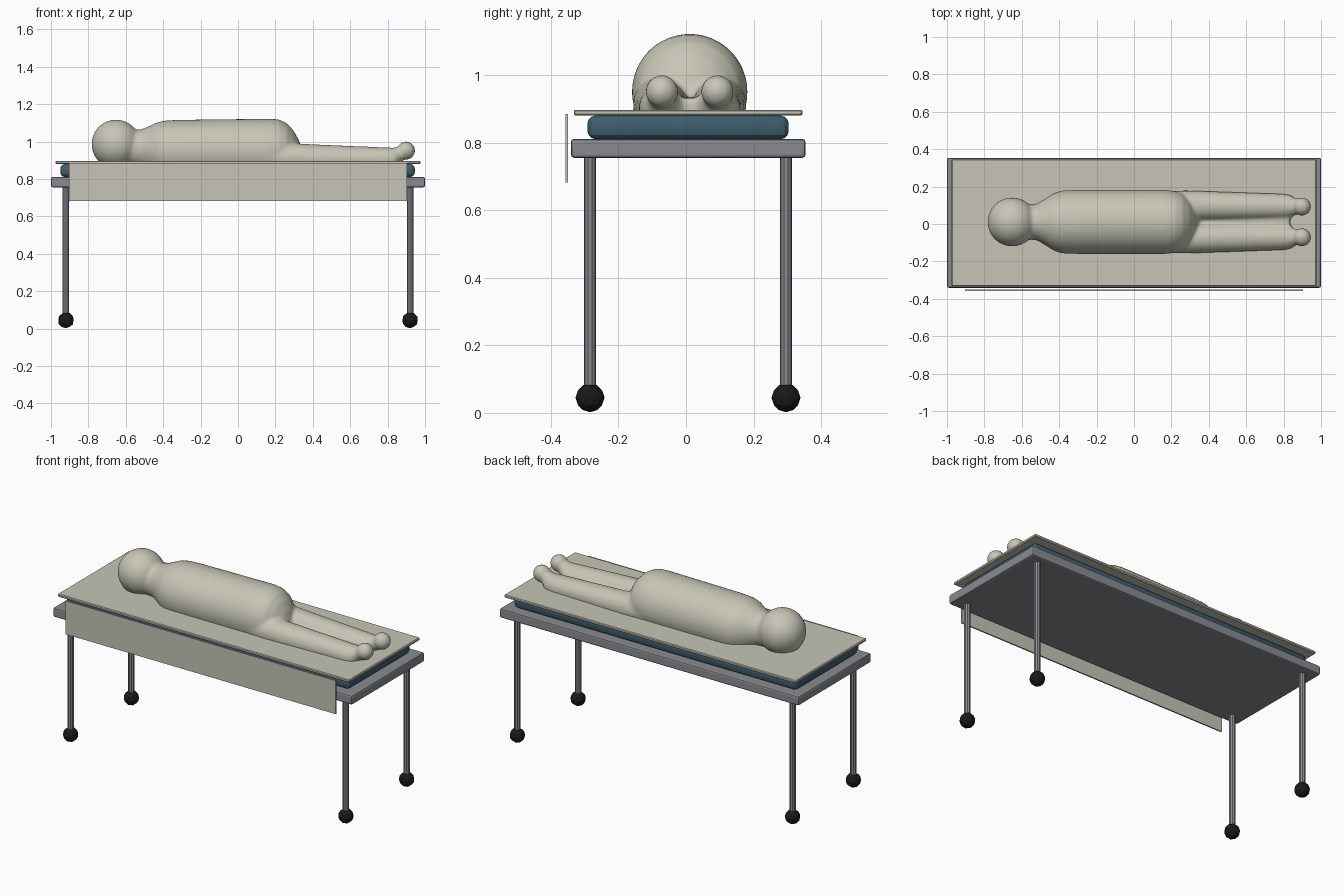
import bpy, bmesh, math
from mathutils import Vector

if "Cube" in bpy.data.objects:
    bpy.data.objects.remove(bpy.data.objects["Cube"])

CY = 0.006  # the table sits slightly behind centre, the side drape in front


def mat(name, rgb):
    m = bpy.data.materials.new(name)
    m.diffuse_color = (*rgb, 1)
    m.use_nodes = True
    m.node_tree.nodes["Principled BSDF"].inputs["Base Color"].default_value = m.diffuse_color
    return m


STEEL = mat("steel", (0.25, 0.26, 0.28))
PAD = mat("pad", (0.05, 0.11, 0.15))
CLOTH = mat("cloth", (0.57, 0.56, 0.47))
RUBBER = mat("rubber", (0.01, 0.01, 0.01))


def finish(name, bm, material):
    me = bpy.data.meshes.new(name)
    bmesh.ops.recalc_face_normals(bm, faces=bm.faces)
    bm.to_mesh(me)
    bm.free()
    ob = bpy.data.objects.new(name, me)
    bpy.context.collection.objects.link(ob)
    me.materials.append(material)
    return ob


def add_box(bm, lo, hi):
    vs = bmesh.ops.create_cube(bm, size=1)["verts"]
    for v in vs:
        v.co = Vector((v.co[i] + 0.5) * (hi[i] - lo[i]) + lo[i] for i in range(3))


def box(name, lo, hi, material, bevel=0, segs=2):
    bm = bmesh.new()
    add_box(bm, lo, hi)
    if bevel:
        bmesh.ops.bevel(bm, geom=bm.edges[:], offset=bevel, segments=segs,
                        profile=0.5, affect='EDGES')
    return finish(name, bm, material)


def add_loft(bm, sections, n=40):
    """Closed tube along x from (x, y, z, half width, half height) sections."""
    rings = []
    for x, y, z, ry, rz in sections:
        rings.append([bm.verts.new((x, y + ry * math.cos(2 * math.pi * k / n),
                                    z + rz * math.sin(2 * math.pi * k / n)))
                      for k in range(n)])
    for a, b in zip(rings, rings[1:]):
        for k in range(n):
            bm.faces.new((a[k], a[(k + 1) % n], b[(k + 1) % n], b[k]))
    bm.faces.new(rings[0])
    bm.faces.new(rings[-1][::-1])


def add_ball(bm, c, r):
    vs = bmesh.ops.create_uvsphere(bm, u_segments=32, v_segments=20, radius=r)["verts"]
    bmesh.ops.translate(bm, verts=vs, vec=c)


# Table frame, pad, top sheet and hanging drape
box("table_frame", (-1, -0.341, 0.755), (1, 0.354, 0.811), STEEL, 0.01)
box("mattress", (-0.95, -0.292, 0.81), (0.945, 0.304, 0.88), PAD, 0.025, 3)
box("top_sheet", (-0.975, -0.332, 0.88), (0.975, 0.345, 0.897), CLOTH, 0.004, 1)
box("side_drape", (-0.903, -0.357, 0.682), (0.903, -0.349, 0.884), CLOTH)

# Legs and wheels
for sx, xn in ((-1, "head"), (1, "foot")):
    for sy, yn in ((-1, "front"), (1, "back")):
        x, y = sx * 0.92, CY + sy * 0.29
        bm = bmesh.new()
        vs = bmesh.ops.create_cone(bm, cap_ends=True, segments=10, radius1=0.018,
                                   radius2=0.018, depth=0.72)["verts"]
        bmesh.ops.translate(bm, verts=vs, vec=(x, y, 0.41))
        finish(f"{yn}_{xn}_leg", bm, STEEL)
        bm = bmesh.new()
        vs = bmesh.ops.create_icosphere(bm, subdivisions=2, radius=0.043)["verts"]
        bmesh.ops.translate(bm, verts=vs, vec=(x, y, 0.045))
        finish(f"{yn}_{xn}_wheel", bm, RUBBER)

# Covered figure: overlapping volumes fused and smoothed
YB = 0.011
bm = bmesh.new()
add_ball(bm, (-0.652, YB, 0.986), 0.131)
add_loft(bm, [(-0.66, YB, 0.97, 0.09, 0.09), (-0.52, YB, 0.962, 0.097, 0.102),
              (-0.475, YB, 0.957, 0.124, 0.125), (-0.43, YB, 0.953, 0.153, 0.15),
              (-0.385, YB, 0.95, 0.168, 0.163), (-0.3, YB, 0.95, 0.171, 0.166),
              (0.17, YB, 0.95, 0.171, 0.172), (0.22, YB, 0.95, 0.165, 0.168),
              (0.26, YB, 0.945, 0.15, 0.153), (0.295, YB, 0.935, 0.12, 0.127),
              (0.325, YB, 0.92, 0.08, 0.09), (0.345, YB, 0.91, 0.03, 0.04)])
for s in (-1, 1):
    add_loft(bm, [(0.1, YB + s * 0.09, 0.92, 0.074, 0.07),
                  (0.28, YB + s * 0.088, 0.912, 0.08, 0.08),
                  (0.4, YB + s * 0.086, 0.908, 0.078, 0.077),
                  (0.8, YB + s * 0.083, 0.902, 0.067, 0.066),
                  (0.84, YB + s * 0.083, 0.905, 0.06, 0.062),
                  (0.865, YB + s * 0.082, 0.93, 0.042, 0.045),
                  (0.9, YB + s * 0.082, 0.95, 0.04, 0.04)])
    add_ball(bm, (0.898, YB + s * 0.082, 0.951), 0.049)
add_box(bm, (0.2, YB - 0.04, 0.86), (0.835, YB + 0.04, 0.932))
body = finish("covered_figure", bm, CLOTH)
rm = body.modifiers.new("fuse", 'REMESH')
rm.mode = 'VOXEL'
rm.voxel_size = 0.009
rm.use_smooth_shade = True
sm = body.modifiers.new("soften", 'SMOOTH')
sm.factor = 0.5
sm.iterations = 8

# Soft shading on the pad and frame
for name in ("mattress", "table_frame"):
    ob = bpy.data.objects[name]
    bpy.ops.object.select_all(action='DESELECT')
    ob.select_set(True)
    bpy.context.view_layer.objects.active = ob
    bpy.ops.object.shade_smooth_by_angle(angle=math.radians(20))
